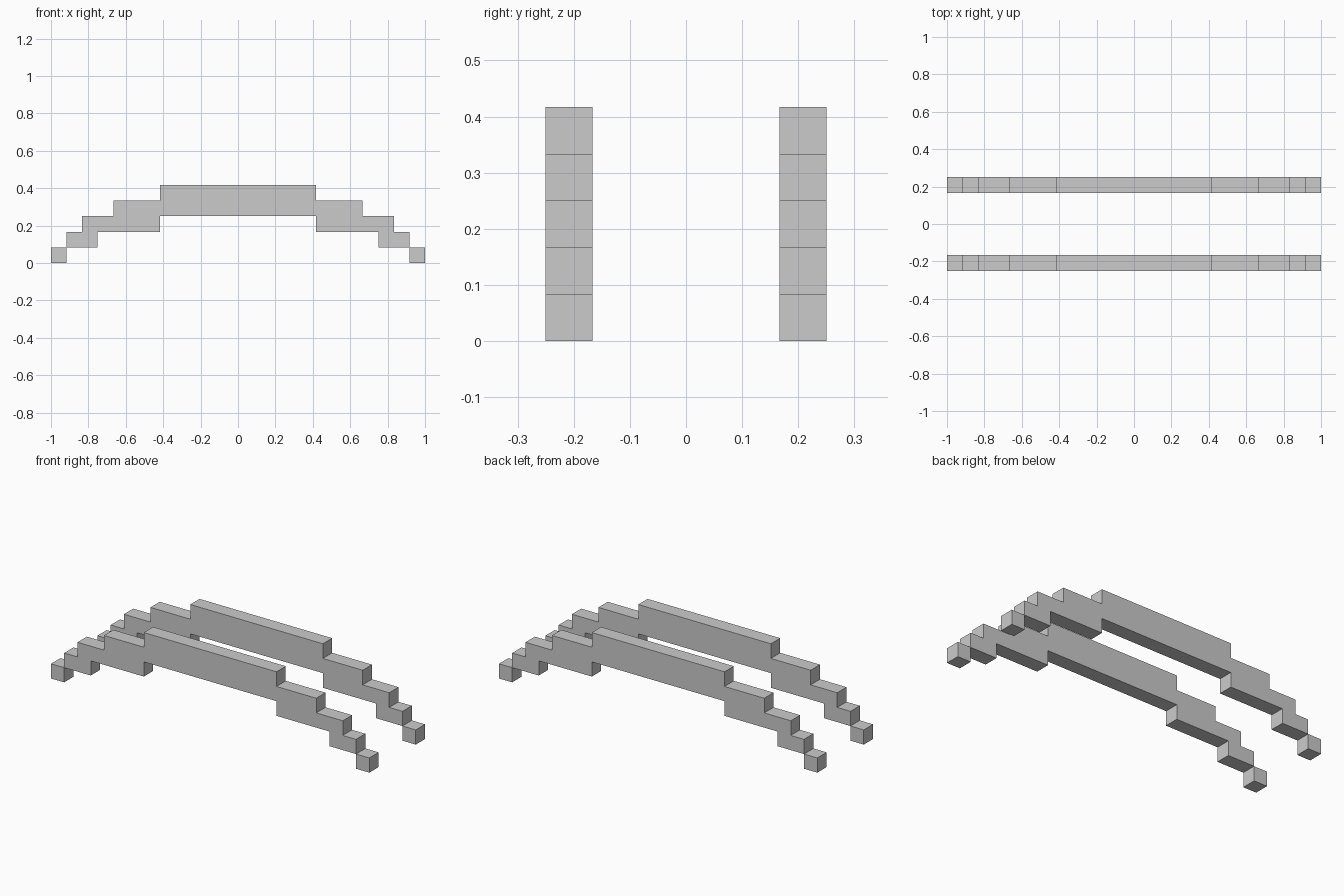
import bpy, bmesh

if "Cube" in bpy.data.objects:
    bpy.data.objects.remove(bpy.data.objects["Cube"])

U = 1 / 12          # grid unit of the stepped design
Y0, Y1 = 2, 3       # inner and outer side of each rail, in units


def extruded(name, outline, side):
    """Extrude an x-z outline (in units) across one rail's thickness."""
    bm = bmesh.new()
    y = sorted((side * Y0, side * Y1))
    face = bm.faces.new([bm.verts.new((px * U, y[0] * U, pz * U)) for px, pz in outline])
    ext = bmesh.ops.extrude_face_region(bm, geom=[face], use_keep_orig=True)
    verts = [v for v in ext["geom"] if isinstance(v, bmesh.types.BMVert)]
    bmesh.ops.translate(bm, verts=verts, vec=(0, (y[1] - y[0]) * U, 0))
    bmesh.ops.recalc_face_normals(bm, faces=bm.faces)
    mesh = bpy.data.meshes.new(name)
    bm.to_mesh(mesh)
    bm.free()
    obj = bpy.data.objects.new(name, mesh)
    bpy.context.collection.objects.link(obj)
    return obj


# Right half of the stepped arch: underside outwards, then top side back in
under = [(5, 3), (5, 2), (9, 2), (9, 1), (11, 1)]
top = [(11, 2), (10, 2), (10, 3), (8, 3), (8, 4), (5, 4), (5, 5)]
half = under + top
arch = half + [(-px, pz) for px, pz in reversed(half)]

for side, label in ((-1, "front"), (1, "back")):
    # Stepped arch rail
    extruded(f"{label}_arch_rail", arch, side)
    # Cube feet meeting the rail ends edge to edge
    for s, end in ((-1, "left"), (1, "right")):
        foot = [(s * 11, 0), (s * 12, 0), (s * 12, 1), (s * 11, 1)]
        extruded(f"{label}_{end}_foot", foot, side)
